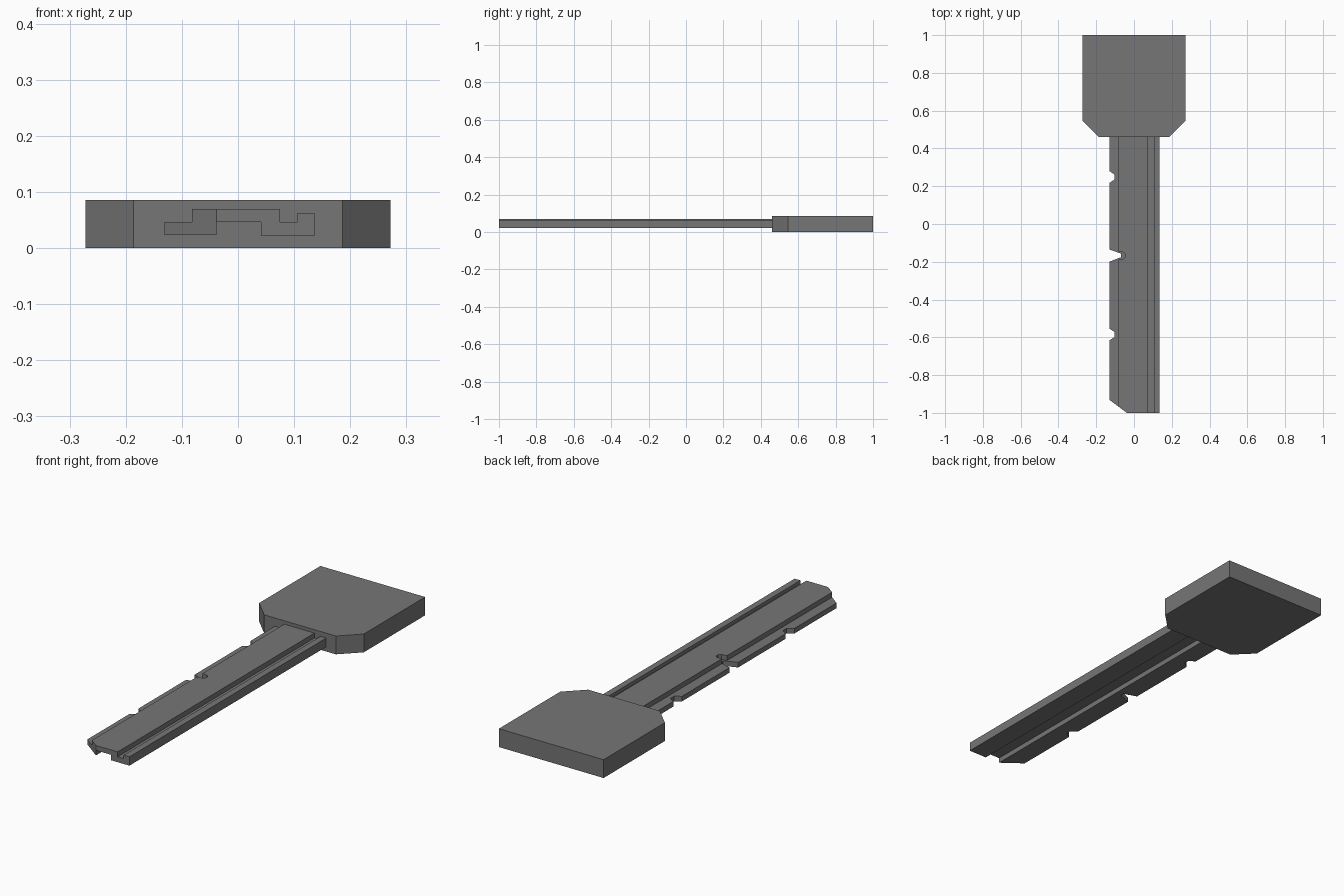
import bpy, bmesh
from mathutils import Vector

if "Cube" in bpy.data.objects:
    bpy.data.objects.remove(bpy.data.objects["Cube"])

grey = bpy.data.materials.new("dark grey metal")
grey.diffuse_color = (0.18, 0.18, 0.18, 1)
grey.use_nodes = True
grey.node_tree.nodes["Principled BSDF"].inputs["Base Color"].default_value = grey.diffuse_color


def prism(name, points, offset):
    """Extrude a closed outline of 3D points along an offset."""
    bm = bmesh.new()
    face = bm.faces.new([bm.verts.new(p) for p in points])
    ext = bmesh.ops.extrude_face_region(bm, geom=[face])
    moved = [g for g in ext["geom"] if isinstance(g, bmesh.types.BMVert)]
    bmesh.ops.translate(bm, verts=moved, vec=Vector(offset))
    bmesh.ops.recalc_face_normals(bm, faces=bm.faces)
    mesh = bpy.data.meshes.new(name)
    bm.to_mesh(mesh)
    bm.free()
    mesh.materials.append(grey)
    obj = bpy.data.objects.new(name, mesh)
    bpy.context.collection.objects.link(obj)
    return obj


# Head: flat plate with two chamfered corners
half = [(0.186, 0.46), (0.272, 0.545), (0.272, 1.0)]
outline = half + [(-x, y) for x, y in reversed(half)]
prism("key_head", [(x, y, 0) for x, y in outline], (0, 0, 0.086))

# Blade: stepped section with keyway grooves, run along y
section = [(-0.131, 0.023), (-0.038, 0.023), (-0.038, 0.047), (0.041, 0.047),
           (0.041, 0.0215), (0.136, 0.0215), (0.136, 0.063), (0.106, 0.063),
           (0.106, 0.047), (0.075, 0.047), (0.075, 0.07), (-0.082, 0.07),
           (-0.082, 0.047), (-0.131, 0.047)]
blade = prism("key_blade", [(x, -1.0, z) for x, z in section], (0, 1.46, 0))


def cut(name, plan, z0=-0.1):
    """Cut the blade with a plan outline, upwards from z0."""
    cutter = prism(name, [(x, y, z0) for x, y in plan], (0, 0, 0.3))
    cutter.hide_render = True
    cutter.hide_viewport = True
    mod = blade.modifiers.new(name, "BOOLEAN")
    mod.operation = "DIFFERENCE"
    mod.solver = "EXACT"
    mod.object = cutter


# Angled tip
cut("tip_cutter", [(-0.231, -0.855), (-0.131, -0.93), (-0.038, -1.0),
                   (-0.038, -1.1), (-0.231, -1.1)])

# Two shallow notches in the side flange
for i, y in enumerate((0.249, -0.585)):
    cut(f"shallow_notch_cutter_{i}",
        [(-0.16, y - 0.032), (-0.131, y - 0.032), (-0.103, y - 0.013),
         (-0.103, y + 0.013), (-0.131, y + 0.032), (-0.16, y + 0.032)])

# Deep notch: through the flange, and further into the raised rib
cut("deep_notch_cutter",
    [(-0.16, -0.2), (-0.131, -0.2), (-0.07, -0.176), (-0.07, -0.156),
     (-0.131, -0.135), (-0.16, -0.135)])
cut("rib_notch_cutter",
    [(-0.084, -0.188), (-0.055, -0.184), (-0.045, -0.172), (-0.045, -0.16),
     (-0.055, -0.15), (-0.084, -0.146)], 0.047)
